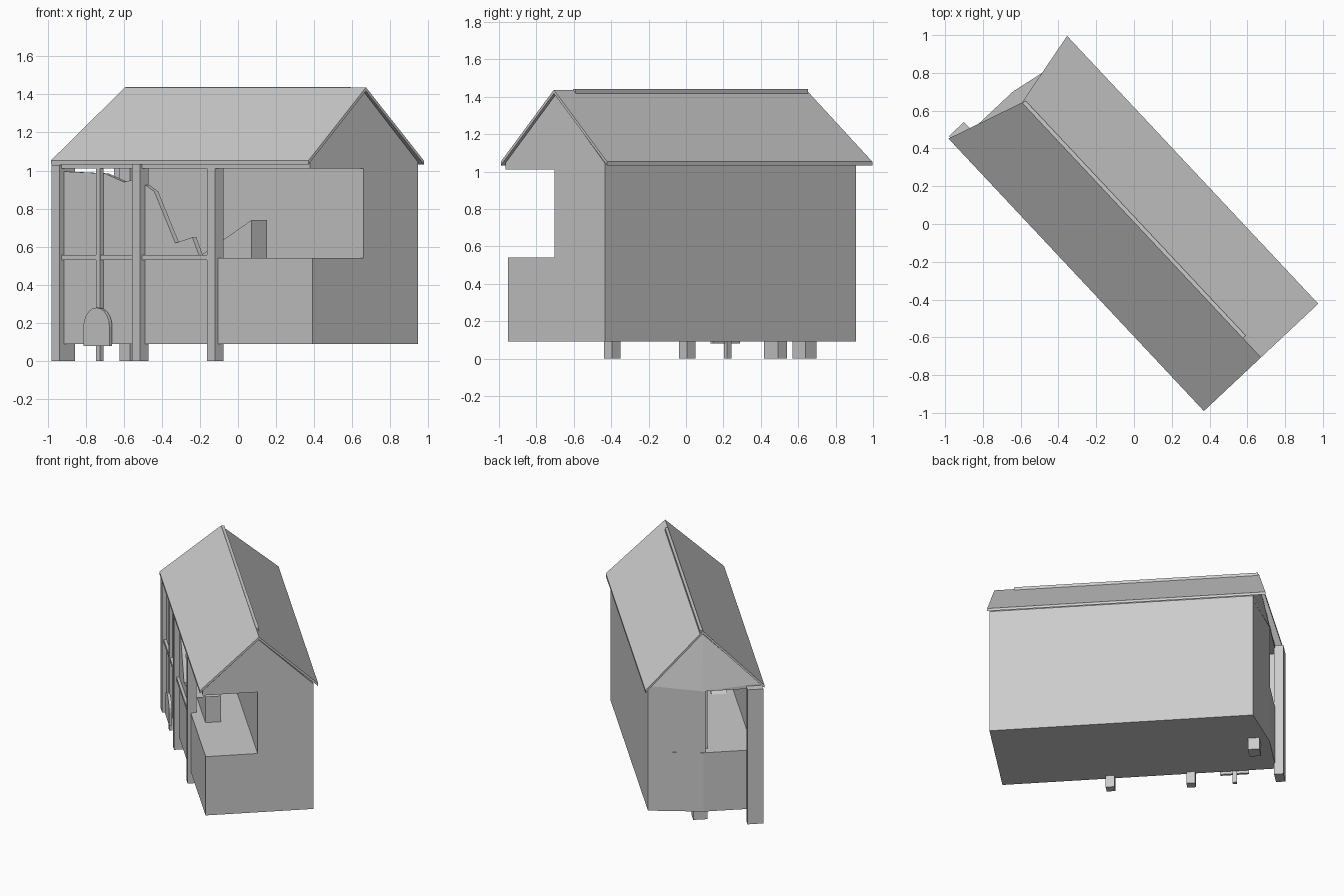
import bpy, bmesh, math
from mathutils import Vector

cube = bpy.data.objects.get("Cube")
if cube:
    bpy.data.objects.remove(cube, do_unlink=True)

# One plain colour
grey = bpy.data.materials.new("plain_grey")
grey.use_nodes = True
COLOUR = (0.6, 0.6, 0.6, 1)
grey.diffuse_color = COLOUR
grey.node_tree.nodes["Principled BSDF"].inputs["Base Color"].default_value = COLOUR

# The house stands diagonally: u runs along the ridge, v across it
ORIGIN = Vector((0.37, -0.99, 0))
U = Vector((-0.684, 0.7295, 0))
V = Vector((0.7295, 0.684, 0))


def place(u, v, z):
    return ORIGIN + U * u + V * v + Vector((0, 0, z))


def finish(name, bm):
    bmesh.ops.recalc_face_normals(bm, faces=bm.faces)
    mesh = bpy.data.meshes.new(name)
    bm.to_mesh(mesh)
    bm.free()
    mesh.materials.append(grey)
    obj = bpy.data.objects.new(name, mesh)
    bpy.context.collection.objects.link(obj)
    return obj


def hull(name, points):
    bm = bmesh.new()
    for p in points:
        bm.verts.new(place(*p))
    bmesh.ops.convex_hull(bm, input=bm.verts)
    bmesh.ops.dissolve_limit(bm, angle_limit=0.01, verts=bm.verts, edges=bm.edges)
    return finish(name, bm)


def extrude(name, lower, upper):
    """Prism between two matching outlines."""
    bm = bmesh.new()
    a = [bm.verts.new(place(*p)) for p in lower]
    b = [bm.verts.new(place(*p)) for p in upper]
    bm.faces.new(a)
    bm.faces.new(b)
    for i in range(len(a)):
        j = (i + 1) % len(a)
        bm.faces.new((a[i], a[j], b[j], b[i]))
    return finish(name, bm)


def footprint(name, outline, z0, z1):
    return extrude(name, [(u, v, z0) for u, v in outline], [(u, v, z1) for u, v in outline])


def panel(name, outline, v0, v1):
    return extrude(name, [(u, v0, z) for u, z in outline], [(u, v1, z) for u, z in outline])


def box(name, u0, u1, v0, v1, z0, z1):
    return footprint(name, [(u0, v0), (u1, v0), (u1, v1), (u0, v1)], z0, z1)


FRONT, MID, BACK = 0.042, 0.407, 0.80
START, END, BACK_END = 0.012, 1.925, 1.854
FLOOR, LEDGE, CEILING = 0.09, 0.54, 1.01

# Lower storey and the closed rear half above it
footprint("lower_body", [(START, FRONT), (END, FRONT), (END, 0.42),
                         (BACK_END, BACK), (START, BACK)], FLOOR, LEDGE)
footprint("rear_room", [(START, MID), (END, MID), (BACK_END, BACK),
                        (START, BACK)], LEDGE, CEILING)

# Attic with a gable leaning back at the far end
base = [(START, 0.022), (END, 0.022), (END, 0.42), (BACK_END, BACK), (START, BACK)]
attic = [(u, v, CEILING) for u, v in base]
attic += [(u, v, 1.045) for u, v in base if v != 0.42]
attic += [(START, 0.414, 1.41), (1.84, 0.414, 1.41)]
hull("attic", attic)

# Roof slopes, with the far edge cut back towards the ridge
for name, v, u_end in (("front_roof", 0.0, 1.977), ("back_roof", 0.83, 1.944)):
    top = [(0, v, 1.053), (u_end, v, 1.053), (1.85, 0.414, 1.437), (0, 0.414, 1.437)]
    extrude(name, [(u, w, z - 0.02) for u, w, z in top], top)
box("ridge_strip", 0.14, 1.845, 0.414, 0.435, 1.41, 1.44)

# Porch posts
box("corner_post", 1.92, 1.985, 0.01, 0.12, 0, 1.03)
box("middle_post", 1.30, 1.362, 0.006, 0.068, 0, 1.045)
box("end_post", 0.738, 0.80, 0.02, 0.082, 0, CEILING)
box("inner_post", 1.78, 1.86, 0.383, 0.483, 0, CEILING)
box("thin_pole", 1.62, 1.65, 0.018, 0.042, 0, CEILING)

# Porch rail and broken wall
box("porch_rail", 0.80, 1.92, 0.022, 0.06, 0.53, 0.556)
panel("broken_wall", [(1.92, LEDGE), (1.92, 0.995), (1.608, 0.985), (1.462, 0.94),
                      (1.40, 0.95), (1.287, 0.92), (1.228, 0.89), (1.067, 0.62),
                      (0.936, 0.65), (0.877, LEDGE)], FRONT, 0.07)

# Sloping block on the ledge
panel("ledge_wedge", [(0.565, LEDGE), (0.565, 0.74), (0.985, LEDGE)], 0.12, 0.23)

# Arched plate hung on the thin pole
centre, radius = 1.632, 0.10
arch = [(centre - radius, 0.08), (centre + radius, 0.08)]
arch += [(centre + radius * math.cos(math.pi * i / 10),
          0.18 + radius * math.sin(math.pi * i / 10)) for i in range(11)]
panel("arched_plate", arch, 0.004, 0.024)
